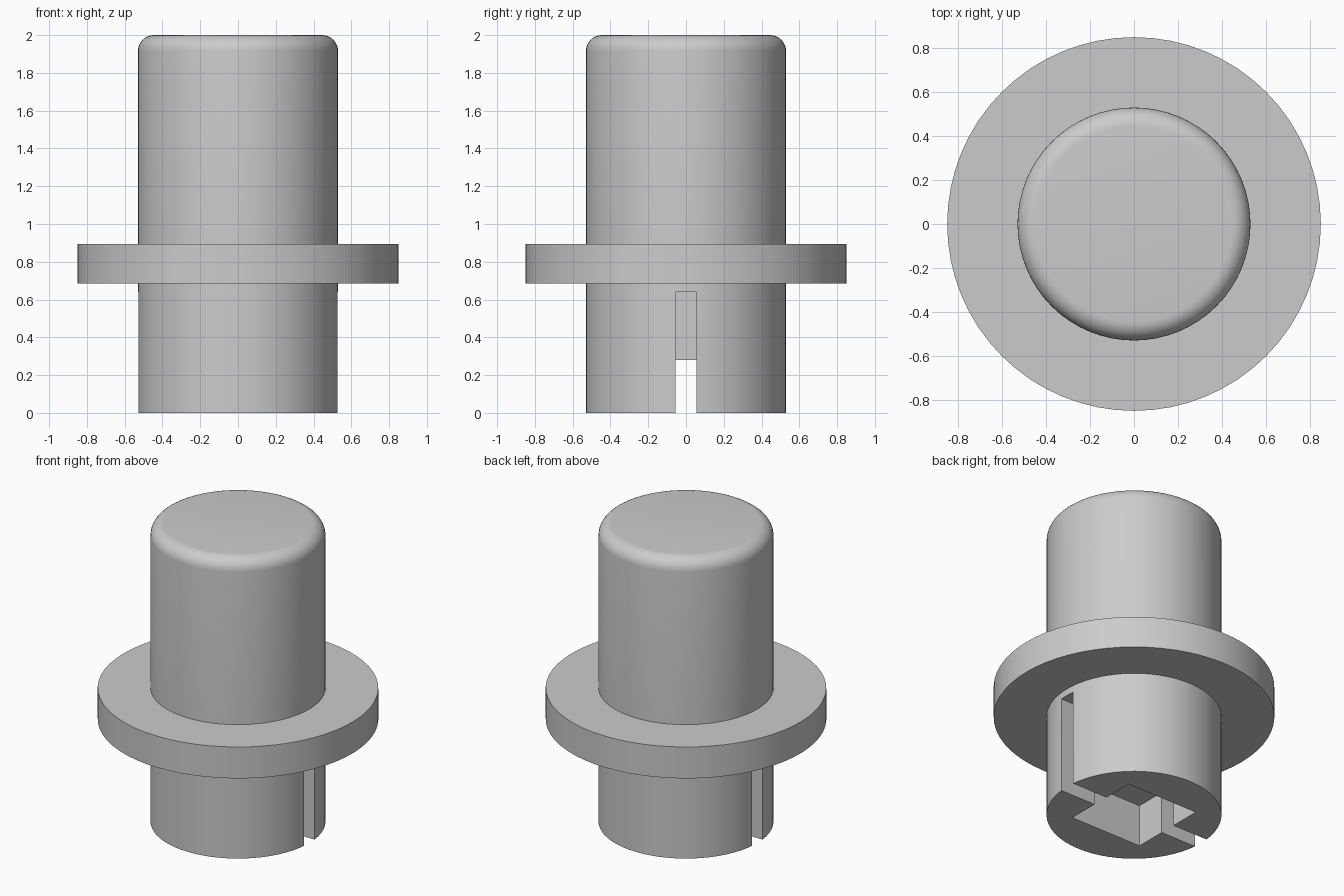
import bpy, bmesh, math
from mathutils import Vector

if "Cube" in bpy.data.objects:
    bpy.data.objects.remove(bpy.data.objects["Cube"])

SHAFT, FLANGE, HEIGHT, ROUND = 0.53, 0.85, 2.0, 0.085
FLANGE_LOW, FLANGE_HIGH = 0.685, 0.895
SOCKET, SOCKET_TOP = 0.265, 0.28
SLOT, SLOT_TOP = 0.055, 0.64

grey = bpy.data.materials.new("plain grey")
grey.use_nodes = True
colour = (0.6, 0.6, 0.6, 1)
grey.diffuse_color = colour
grey.node_tree.nodes["Principled BSDF"].inputs["Base Color"].default_value = colour


def add_object(name, bm):
    bmesh.ops.recalc_face_normals(bm, faces=bm.faces)
    mesh = bpy.data.meshes.new(name)
    bm.to_mesh(mesh)
    bm.free()
    mesh.materials.append(grey)
    obj = bpy.data.objects.new(name, mesh)
    bpy.context.collection.objects.link(obj)
    return obj


def revolve(name, profile, steps=64):
    bm = bmesh.new()
    verts = [bm.verts.new((r, 0, z)) for r, z in profile]
    edges = [bm.edges.new(pair) for pair in zip(verts, verts[1:])]
    bmesh.ops.spin(bm, geom=verts + edges, cent=(0, 0, 0), axis=(0, 0, 1),
                   angle=math.tau, steps=steps, use_duplicate=False)
    bmesh.ops.remove_doubles(bm, verts=bm.verts, dist=0.0005)
    # close the two flat ends
    bmesh.ops.holes_fill(bm, edges=[e for e in bm.edges if e.is_boundary], sides=0)
    return add_object(name, bm)


def box(name, low, high):
    bm = bmesh.new()
    bmesh.ops.create_cube(bm, size=2)
    for v in bm.verts:
        v.co = Vector([h if c > 0 else l for c, l, h in zip(v.co, low, high)])
    return add_object(name, bm)


# Plug with its flange and rounded top edge
profile = [(SHAFT, 0), (SHAFT, FLANGE_LOW), (FLANGE, FLANGE_LOW),
           (FLANGE, FLANGE_HIGH), (SHAFT, FLANGE_HIGH)]
for i in range(9):
    a = math.pi / 2 * i / 8
    profile.append((SHAFT - ROUND + ROUND * math.cos(a),
                    HEIGHT - ROUND + ROUND * math.sin(a)))
plug = revolve("flanged_plug", profile)

# Square socket in the base and a slot on each side
cutters = [
    box("socket_cutter", (-SOCKET, -SOCKET, -0.1), (SOCKET, SOCKET, SOCKET_TOP)),
    box("left_slot_cutter", (SOCKET, -SLOT, -0.1), (0.7, SLOT, SLOT_TOP)),
    box("right_slot_cutter", (-0.7, -SLOT, -0.1), (-SOCKET, SLOT, SLOT_TOP)),
]
bpy.ops.object.select_all(action="DESELECT")
bpy.context.view_layer.objects.active = plug
plug.select_set(True)
for cutter in cutters:
    cutter.hide_render = True
    mod = plug.modifiers.new(cutter.name, "BOOLEAN")
    mod.operation = "DIFFERENCE"
    mod.solver = "EXACT"
    mod.object = cutter
    bpy.ops.object.modifier_apply(modifier=mod.name)
    bpy.data.objects.remove(cutter)

bpy.ops.object.shade_smooth_by_angle(angle=math.radians(30))
